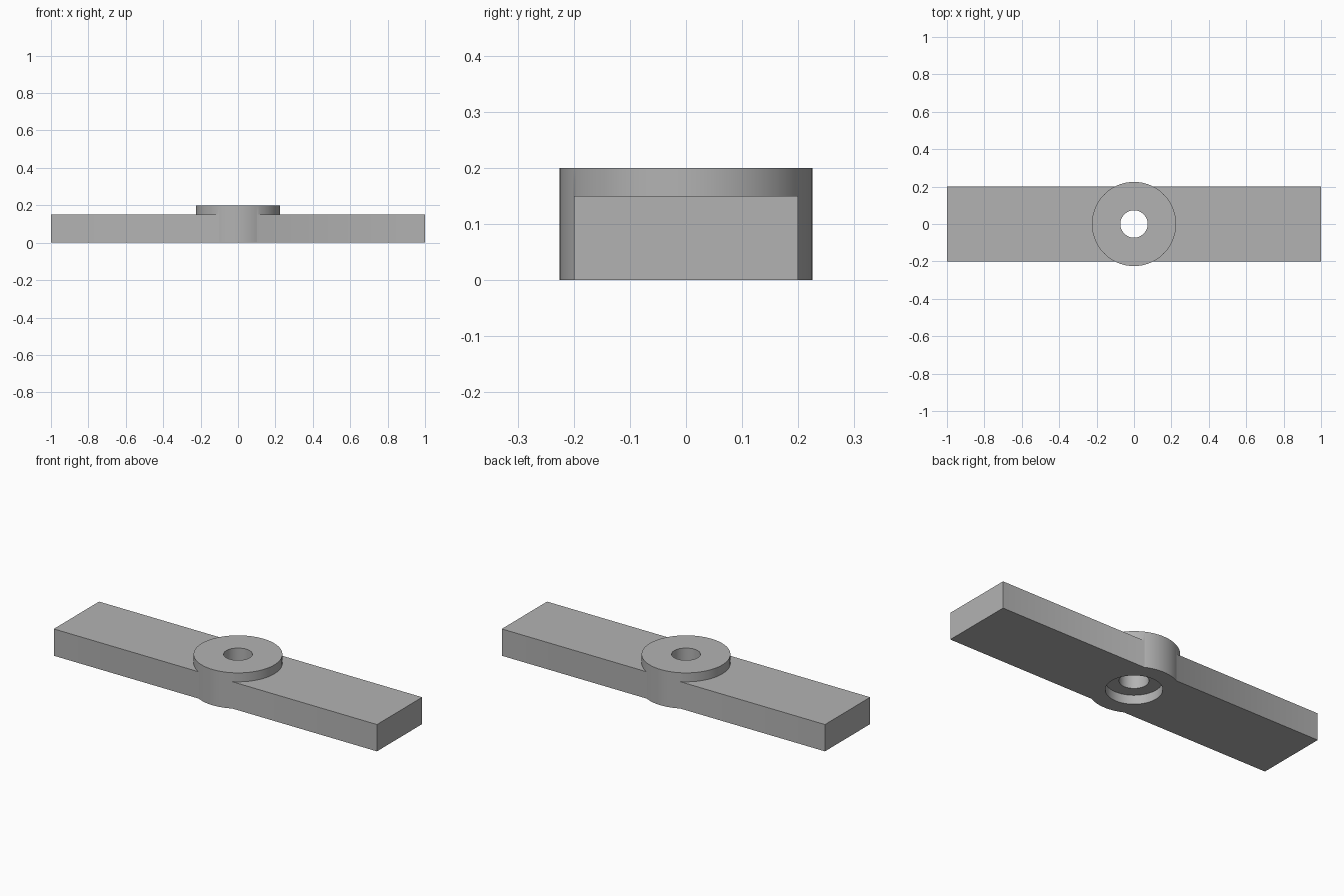
import bpy

cube = bpy.data.objects.get("Cube")
if cube:
    bpy.data.objects.remove(cube, do_unlink=True)

grey = bpy.data.materials.new("plain grey")
grey.use_nodes = True
colour = (0.45, 0.45, 0.45, 1)
grey.diffuse_color = colour
grey.node_tree.nodes["Principled BSDF"].inputs["Base Color"].default_value = colour


def cylinder(name, radius, bottom, top):
    bpy.ops.mesh.primitive_cylinder_add(
        vertices=96, radius=radius, depth=top - bottom,
        location=(0, 0, (bottom + top) / 2))
    obj = bpy.context.object
    obj.name = name
    obj.data.materials.append(grey)
    return obj


def combine(target, tool, operation):
    mod = target.modifiers.new(tool.name, "BOOLEAN")
    mod.operation = operation
    mod.solver = "EXACT"
    mod.object = tool
    bpy.context.view_layer.objects.active = target
    bpy.ops.object.modifier_apply(modifier=mod.name)
    bpy.data.objects.remove(tool, do_unlink=True)


# Flat bar
bpy.ops.mesh.primitive_cube_add(size=1, location=(0, 0, 0.075))
bar = bpy.context.object
bar.name = "bar_with_hub"
bar.scale = (2, 0.4, 0.15)
bpy.ops.object.transform_apply(location=True, rotation=False, scale=True)
bar.data.materials.append(grey)

# Round hub, through hole and counterbore underneath
combine(bar, cylinder("hub", 0.225, 0, 0.2), "UNION")
combine(bar, cylinder("through_hole", 0.073, -0.1, 0.3), "DIFFERENCE")
combine(bar, cylinder("counterbore", 0.14, -0.1, 0.05), "DIFFERENCE")

# Smooth round walls with sharp rims
bpy.ops.object.select_all(action="DESELECT")
bar.select_set(True)
bpy.context.view_layer.objects.active = bar
bpy.ops.object.shade_smooth_by_angle(angle=0.5)
